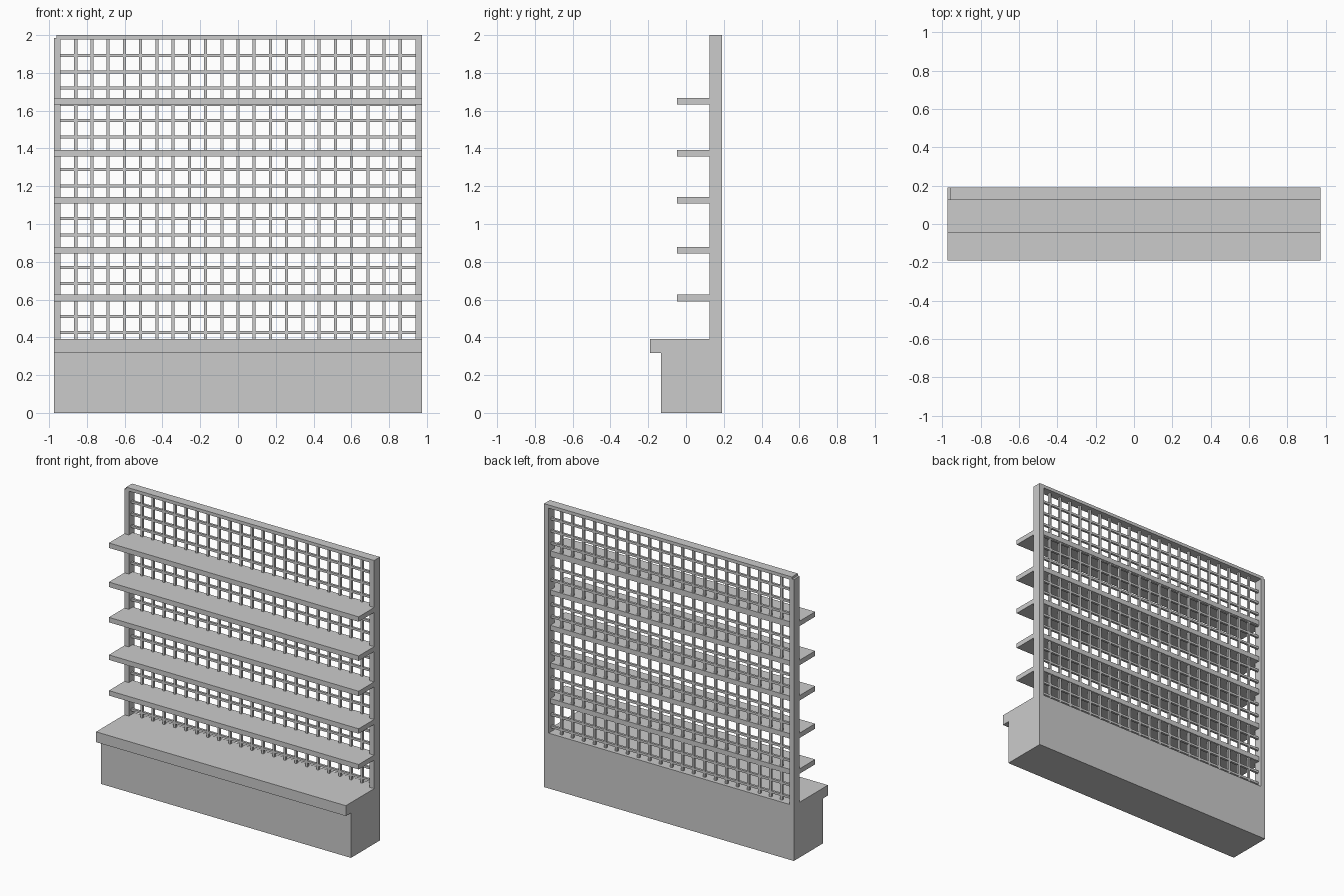
import bpy
import bmesh
from mathutils import Matrix, Vector

cube = bpy.data.objects.get("Cube")
if cube:
    bpy.data.objects.remove(cube, do_unlink=True)


def add_box(bm, low, high):
    low, high = Vector(low), Vector(high)
    matrix = Matrix.Translation((low + high) / 2) @ Matrix.Diagonal((*(high - low), 1))
    bmesh.ops.create_cube(bm, size=1, matrix=matrix)


def finish(name, bm):
    mesh = bpy.data.meshes.new(name)
    bmesh.ops.recalc_face_normals(bm, faces=bm.faces)
    bm.to_mesh(mesh)
    bm.free()
    obj = bpy.data.objects.new(name, mesh)
    bpy.context.collection.objects.link(obj)
    return obj


def box(name, low, high):
    bm = bmesh.new()
    add_box(bm, low, high)
    return finish(name, bm)


HALF = 0.975          # half of the overall width
INNER = 0.94          # inner edge of the side posts
FRONT, BACK = 0.125, 0.19
BASE_TOP = 0.39
GRID_Y = 0.157
BAR = 0.008           # half thickness of a lattice bar

# Base cabinet with overhanging counter, extruded from its side profile
profile = [(-0.133, 0), (BACK, 0), (BACK, BASE_TOP), (-BACK, BASE_TOP),
           (-BACK, 0.317), (-0.133, 0.317)]
bm = bmesh.new()
side = bm.faces.new([bm.verts.new((-HALF, y, z)) for y, z in profile])
result = bmesh.ops.extrude_face_region(bm, geom=[side])
moved = [v for v in result["geom"] if isinstance(v, bmesh.types.BMVert)]
bmesh.ops.translate(bm, verts=moved, vec=(2 * HALF, 0, 0))
finish("base_cabinet", bm)

# Frame: two posts and a top rail set slightly in from the right end
box("right_post", (-HALF, FRONT, BASE_TOP), (-INNER, BACK, 1.985))
box("left_post", (INNER, FRONT, BASE_TOP), (HALF, BACK, 1.98))
box("top_rail", (-0.96, FRONT, 1.977), (HALF, BACK, 2))

# Lattice of upright and level bars
bm = bmesh.new()
for i in range(-10, 11):
    x = i * 0.0859
    add_box(bm, (x - BAR, GRID_Y - BAR, BASE_TOP), (x + BAR, GRID_Y + BAR, 1.98))
finish("lattice_uprights", bm)

bm = bmesh.new()
for i in range(18):
    z = 0.425 + i * 0.0863
    add_box(bm, (-INNER, GRID_Y - BAR, z - BAR), (INNER, GRID_Y + BAR, z + BAR))
finish("lattice_rails", bm)

# Shelves: boards in front of the posts with a tongue reaching through the lattice
for number, top in enumerate((0.626, 0.878, 1.143, 1.392, 1.668), 1):
    bm = bmesh.new()
    add_box(bm, (-HALF, -0.047, top - 0.035), (HALF, FRONT, top))
    add_box(bm, (-INNER, FRONT, top - 0.035), (INNER, GRID_Y + 0.012, top))
    finish(f"shelf_{number}", bm)
